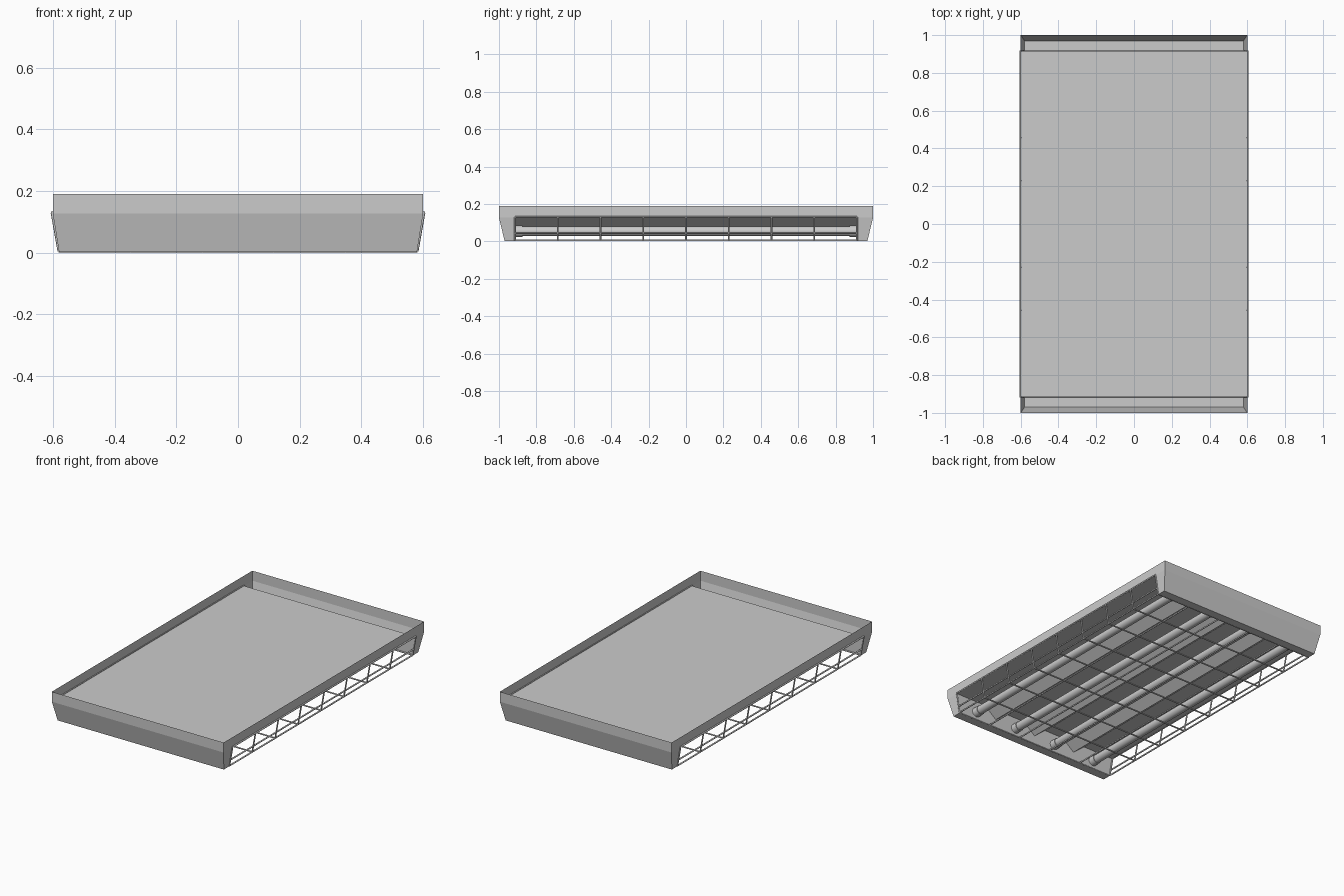
import bpy, bmesh
from mathutils import Vector

if "Cube" in bpy.data.objects:
    bpy.data.objects.remove(bpy.data.objects["Cube"])

X, Y = 0.6, 1.0            # outer half sizes
XB, YB = 0.58, 0.97        # half sizes at the bottom of the end pans
YI = 0.915                 # inner wall of the end pans
ZT, ZP, ZB = 0.19, 0.127, 0.003


def make_object(name, bm, smooth=False):
    mesh = bpy.data.meshes.new(name)
    bm.to_mesh(mesh)
    bm.free()
    obj = bpy.data.objects.new(name, mesh)
    bpy.context.collection.objects.link(obj)
    if smooth:
        for p in mesh.polygons:
            p.use_smooth = len(p.vertices) == 4
    return obj


def quad(bm, *pts):
    bm.faces.new([bm.verts.new(p) for p in pts])


def tidy(bm):
    bmesh.ops.remove_doubles(bm, verts=bm.verts[:], dist=0.0005)
    bmesh.ops.recalc_face_normals(bm, faces=bm.faces[:])


def rod(bm, a, b, r, sides):
    a, b = Vector(a), Vector(b)
    d = b - a
    m = d.to_track_quat('Z', 'Y').to_matrix().to_4x4()
    m.translation = (a + b) / 2
    bmesh.ops.create_cone(bm, cap_ends=True, segments=sides, radius1=r,
                          radius2=r, depth=d.length, matrix=m)


# Sheet metal housing: upright rim, recessed panel and two tapered end pans
bm = bmesh.new()
quad(bm, (-X, -YI, ZP), (X, -YI, ZP), (X, YI, ZP), (-X, YI, ZP))
for s in (-1, 1):
    quad(bm, (s*X, -YI, ZP), (s*X, YI, ZP), (s*X, YI, ZT), (s*X, -YI, ZT))
    # outer end wall, slope, floor and inner wall
    path = [(X, Y, ZT), (X, Y, ZP), (XB, YB, ZB), (XB, YI, ZB), (X, YI, ZP)]
    for (xa, ya, za), (xb, yb, zb) in zip(path, path[1:]):
        quad(bm, (-xa, s*ya, za), (xa, s*ya, za), (xb, s*yb, zb), (-xb, s*yb, zb))
    # side cheeks
    for t in (-1, 1):
        quad(bm, (t*X, s*YI, ZP), (t*X, s*Y, ZP), (t*X, s*Y, ZT), (t*X, s*YI, ZT))
        quad(bm, (t*XB, s*YI, ZB), (t*XB, s*YB, ZB), (t*X, s*Y, ZP), (t*X, s*YI, ZP))
tidy(bm)
make_object("housing", bm)

# V-shaped reflector ridges between the lamps
for i, cx in enumerate((-0.3, 0, 0.3)):
    bm = bmesh.new()
    for s in (-1, 1):
        quad(bm, (cx, -YI, 0.06), (cx, YI, 0.06),
             (cx + s*0.08, YI, ZP - 0.002), (cx + s*0.08, -YI, ZP - 0.002))
    tidy(bm)
    make_object(f"reflector_ridge_{i + 1}", bm)

# Lamp tubes with end sockets
for i, cx in enumerate((-0.45, -0.15, 0.15, 0.45)):
    bm = bmesh.new()
    rod(bm, (cx, -0.88, 0.054), (cx, 0.88, 0.054), 0.026, 20)
    make_object(f"lamp_tube_{i + 1}", bm, True)
    bm = bmesh.new()
    for s in (-1, 1):
        rod(bm, (cx, s*0.875, 0.054), (cx, s*YI, 0.054), 0.03, 20)
    make_object(f"lamp_sockets_{i + 1}", bm, True)

# Wire guard: hoops across, bars along
bm = bmesh.new()
R, ZW = 0.005, 0.006
for i in range(9):
    y = (i - 4) * 0.2285
    rod(bm, (-XB, y, ZW), (XB, y, ZW), R, 6)
    for s in (-1, 1):
        rod(bm, (s*XB, y, ZW), (s*0.602, y, 0.13), R, 6)
for i in range(6):
    x = (i - 2.5) * XB / 2.5
    rod(bm, (x, -0.915, ZW), (x, 0.915, ZW), R, 6)
for s in (-1, 1):
    for x, z in ((0.587, 0.045), (0.602, 0.13)):
        rod(bm, (s*x, -0.915, z), (s*x, 0.915, z), R, 6)
make_object("wire_guard", bm, True)
